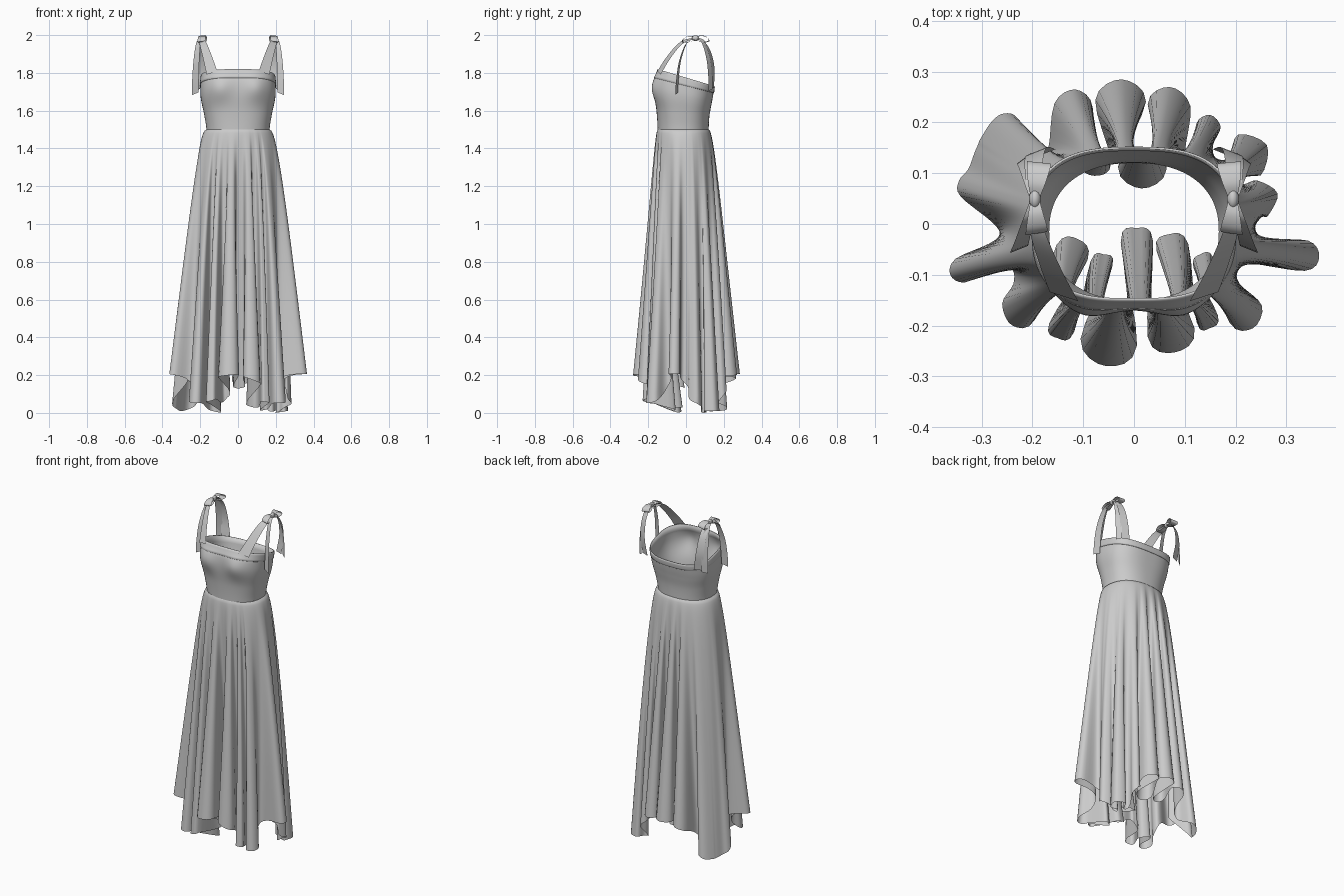
import bpy, math
from mathutils import Vector as V

if "Cube" in bpy.data.objects:
    bpy.data.objects.remove(bpy.data.objects["Cube"])


def make(name, verts, faces):
    me = bpy.data.meshes.new(name)
    me.from_pydata([tuple(v) for v in verts], [], faces)
    me.update()
    ob = bpy.data.objects.new(name, me)
    bpy.context.collection.objects.link(ob)
    for p in me.polygons:
        p.use_smooth = True
    return ob


def grid(name, rows, closed):
    n = len(rows[0])
    faces = []
    for i in range(len(rows) - 1):
        for j in range(n if closed else n - 1):
            k = (j + 1) % n
            faces.append((i * n + j, (i + 1) * n + j, (i + 1) * n + k, i * n + k))
    return make(name, [v for r in rows for v in r], faces)


def catmull(a, b, c, d, t):
    return 0.5 * (2 * b + (c - a) * t + (2 * a - 5 * b + 4 * c - d) * t * t
                  + (3 * b - a - 3 * c + d) * t ** 3)


def oval(phi, rx, front, back, n):
    c, s = math.cos(phi), math.sin(phi)
    x = math.copysign(abs(c) ** (2 / n), c) * rx
    y = math.copysign(abs(s) ** (2 / n), s)
    mid = (front + back) / 2
    return V((x, mid + y * (back - front) / 2))


# Bodice: (height fraction, half width, front y, back y)
PROFILE = [(0, .167, -.150, .120), (.3, .180, -.156, .124), (.6, .197, -.168, .136),
           (.82, .199, -.166, .145), (1, .196, -.148, .150)]


def bodice_point(phi, t, off=0):
    i = min(int(sum(t > p[0] for p in PROFILE[1:-1])), len(PROFILE) - 2)
    q = [V(PROFILE[max(0, min(k, len(PROFILE) - 1))][1:]) for k in range(i - 1, i + 3)]
    f = (t - PROFILE[i][0]) / (PROFILE[i + 1][0] - PROFILE[i][0])
    rx, fr, bk = catmull(*q, f)
    p = oval(phi, rx + off, fr - off, bk + off, 2.3 + .5 * t)
    if p.y < 0:  # bust
        p.y -= .02 * math.exp(-((abs(p.x) - .1) / .06) ** 2 - ((t - .66) / .19) ** 2)
    top = 1.775 - .3 * p.y
    return V((p.x, p.y, 1.5 + (top - 1.5) * t))


N = 128
ANG = [2 * math.pi * j / N for j in range(N)]
grid("bodice", [[bodice_point(a, i / 24) for a in ANG] for i in range(25)], True)
# Neckline band, folded over the top edge
band = [(.84, 0), (.845, .003), (.88, .003), (.92, .003), (.96, .003), (1, .002), (1, -.002), (.84, -.002)]
grid("neckline_band", [[bodice_point(a, t, o) for a in ANG] for t, o in band], True)

# Skirt hem: alternating outer and inner fold tips (x, y, half width)
TIPS = [(.365, -.065, .03), (.235, -.01, .022), (.283, .06, .036), (.2, .09, .015),
        (.262, .155, .046), (.16, .13, .02), (.15, .215, .024), (.115, .13, .014),
        (.07, .27, .042), (.015, .07, .048), (-.025, .285, .05), (-.078, .095, .032),
        (-.115, .265, .038), (-.19, .13, .02), (-.255, .218, .025), (-.308, .155, .015),
        (-.345, .085, .028), (-.265, -.02, .022), (-.362, -.1, .025), (-.24, -.09, .022),
        (-.24, -.2, .036), (-.11, -.03, .034), (-.15, -.225, .026), (-.06, -.06, .022),
        (-.055, -.28, .056), (.005, -.008, .032), (.08, -.253, .047), (.07, -.02, .032),
        (.15, -.205, .022), (.13, -.06, .022), (.235, -.205, .036), (.2, -.09, .022)]
M = len(TIPS)
phis = [0.0] * M
last = -1
for i in range(0, M, 2):
    a = math.atan2(TIPS[i][1] / .28, TIPS[i][0] / .36)
    while a < last:
        a += 2 * math.pi
    phis[i] = last = a
for i in range(1, M, 2):
    nxt = phis[i + 1] if i + 1 < M else phis[0] + 2 * math.pi
    phis[i] = (phis[i - 1] + nxt) / 2
ctrl = []
for i, (x, y, w) in enumerate(TIPS):
    p, a, b = V((x, y)), V(TIPS[i - 1][:2]), V(TIPS[(i + 1) % M][:2])
    n = (p - (a + b) / 2).normalized()
    t = V((-n.y, n.x))
    if t.dot(b - a) < 0:
        t = -t
    pa = phis[i - 1] - (2 * math.pi if i == 0 else 0)
    pb = phis[(i + 1) % M] + (2 * math.pi if i == M - 1 else 0)
    f = phis[i]
    back = {14: .5, 15: 0, 16: .4}.get(i, .85)
    for k, ph in ((-1, f + (pa - f) * .3), (0, f), (1, f + (pb - f) * .3)):
        q = p + t * w * k - n * w * back * abs(k)
        ctrl.append(V((q.x, q.y, ph)))
K = len(ctrl)


def at(i):
    return ctrl[i % K] + V((0, 0, 2 * math.pi * (i // K)))


def hem_height(h):
    # high at front, back and sides, dipping at the diagonals and on the inner folds
    wave = math.tanh(1.6 * math.cos(4 * (h.z + .26 * math.cos(h.z)))) / math.tanh(1.6)
    inner = max(0, 1 - math.hypot(h.x / .36, h.y / .28) / .8)
    return .13 + .09 * wave - .08 * inner - .015 * math.sin(h.z) * (1 - wave)


hem = [catmull(at(i - 1), at(i), at(i + 1), at(i + 2), s / 4) for i in range(K) for s in range(4)]
low = min(hem_height(h) for h in hem)
ROWS = 44
rows = []
for r in range(ROWS + 1):
    u = (r / ROWS) ** 1.4
    row = []
    for h in hem:
        waist = bodice_point(h.z, 0).xy
        base = oval(h.z, .303, -.203, .208, 2)
        p = waist.lerp(base, u ** .49) + (h.xy - base) * u ** 1.33
        row.append(V((p.x, p.y, 1.5 - u * (1.5 - hem_height(h) + low))))
    rows.append(row)
grid("skirt", rows, True)


# Ribbons: path of (x, y, z, width), written for the +x side
def ribbon(name, path, wdir, side):
    pts = [V(p) for p in path]
    pts = [2 * pts[0] - pts[1]] + pts + [2 * pts[-1] - pts[-2]]
    d = V(wdir).normalized()
    out = []
    for i in range(1, len(pts) - 2):
        for s in range(7 if i == len(pts) - 3 else 6):
            q = catmull(*pts[i - 1:i + 3], s / 6)
            row = []
            for k in (-.5, -.25, 0, .25, .5):
                v = q.xyz + d * q.w * k
                row.append(V((v.x * side, v.y, v.z)))
            out.append(row)
    return grid(name, out, False)


RIBBONS = {
    "front_strap": ([(.138, -.143, 1.80, .062), (.158, -.10, 1.87, .052), (.18, -.045, 1.94, .042),
                     (.193, 0, 1.972, .032), (.195, .05, 1.98, .022)], (1, .32, -.32)),
    "back_strap": ([(.178, .138, 1.72, .05), (.192, .143, 1.82, .045), (.197, .125, 1.91, .04),
                    (.197, .09, 1.965, .034), (.195, .05, 1.98, .022)], (1, -.4, 0)),
    "front_tail": ([(.198, .05, 1.985, .015), (.21, .005, 1.96, .028), (.22, -.03, 1.87, .036),
                    (.225, -.045, 1.77, .04), (.226, -.05, 1.69, .04)], (1, -.4, -.4)),
    "back_tail": ([(.198, .05, 1.985, .015), (.206, .09, 1.965, .028), (.213, .118, 1.88, .034),
                   (.216, .128, 1.79, .036), (.216, .13, 1.71, .036)], (.8, -.6, -.3)),
    "front_bow_loop": ([(.195, .05, 1.988, .016), (.194, .02, 1.995, .03), (.192, -.008, 1.985, .042),
                        (.193, -.018, 1.966, .042), (.194, .012, 1.963, .03), (.195, .05, 1.976, .016)],
                       (1, -.15, -.1)),
    "back_bow_loop": ([(.195, .05, 1.988, .016), (.192, .08, 1.997, .034), (.188, .112, 1.988, .046),
                       (.188, .12, 1.968, .046), (.191, .085, 1.964, .034), (.195, .05, 1.976, .016)],
                      (1, .1, -.1)),
}
for side, label in ((1, "right"), (-1, "left")):
    for name, (path, wdir) in RIBBONS.items():
        ribbon(f"{label}_{name}", path, wdir, side)
    # Bow knot
    bpy.ops.mesh.primitive_uv_sphere_add(segments=16, ring_count=10, radius=1,
                                         location=(.195 * side, .05, 1.984))
    knot = bpy.context.object
    knot.name = f"{label}_bow_knot"
    knot.scale = (.012, .02, .015)
    bpy.ops.object.shade_smooth()
